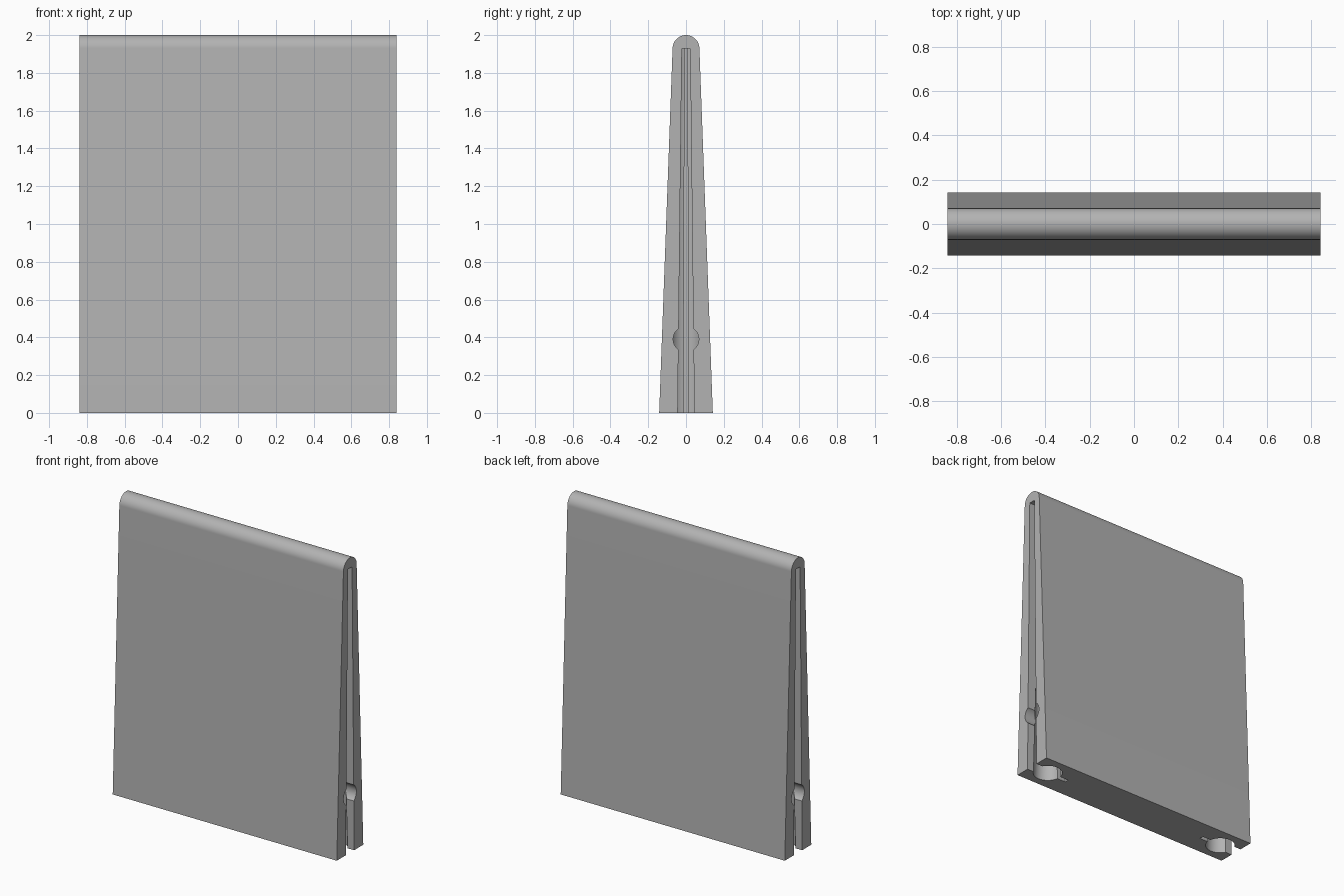
import bpy, bmesh, math

if "Cube" in bpy.data.objects:
    bpy.data.objects.remove(bpy.data.objects["Cube"])

HALF_LEN = 0.84    # half of the panel length
BASE_HALF = 0.142  # half thickness at the bottom
CAP_R = 0.071      # radius of the rounded top
CAP_Z = 2.0 - CAP_R
BORE_T = 0.13      # distance of the upright bore from the end

grey = bpy.data.materials.new("plain_grey")
grey.diffuse_color = (0.45, 0.45, 0.45, 1)
grey.use_nodes = True
grey.node_tree.nodes["Principled BSDF"].inputs["Base Color"].default_value = grey.diffuse_color


def loft(name, rings):
    """Closed solid through rings that have equal point counts."""
    bm = bmesh.new()
    loops = [[bm.verts.new(p) for p in ring] for ring in rings]
    n = len(loops[0])
    for a, b in zip(loops, loops[1:]):
        for i in range(n):
            j = (i + 1) % n
            bm.faces.new((a[i], a[j], b[j], b[i]))
    bm.faces.new(loops[0][::-1])
    bm.faces.new(loops[-1])
    bmesh.ops.recalc_face_normals(bm, faces=bm.faces)
    mesh = bpy.data.meshes.new(name)
    bm.to_mesh(mesh)
    bm.free()
    obj = bpy.data.objects.new(name, mesh)
    bpy.context.collection.objects.link(obj)
    mesh.materials.append(grey)
    return obj


def keyhole(z, side):
    """Slot, round bore and thin slit in plan, narrowing with height."""
    s = 1 - 0.5 * z / CAP_Z
    r, slot, slit = 0.092 * s, 0.044 * s, 0.014 * s
    a0 = math.pi - math.asin(slot / r)
    a1 = math.asin(slit / r)
    half = [(-0.02, slot)]
    for i in range(25):
        a = a0 + (a1 - a0) * i / 24
        half.append((BORE_T + r * math.cos(a), r * math.sin(a)))
    half.append((0.285, slit))
    pts = half + [(t, -y) for t, y in reversed(half)]
    return [(side * (HALF_LEN - t), y, z) for t, y in pts]


# Tapered panel with a rounded top
profile = [(-BASE_HALF, 0), (BASE_HALF, 0)]
for i in range(33):
    a = math.pi * i / 32
    profile.append((CAP_R * math.cos(a), CAP_Z + CAP_R * math.sin(a)))
panel = loft("tapered_panel", [[(x, y, z) for y, z in profile]
                               for x in (-HALF_LEN, HALF_LEN)])

# Keyhole channel and round side hole at each end
cutters = []
for side in (-1, 1):
    cutters.append(loft("channel_cutter", [keyhole(-0.05, side), keyhole(CAP_Z, side)]))
    circle = [(0.068 * math.cos(math.tau * i / 48), 0.39 + 0.068 * math.sin(math.tau * i / 48))
              for i in range(48)]
    cutters.append(loft("side_hole_cutter", [[(side * (HALF_LEN - t), y, z) for y, z in circle]
                                             for t in (-0.03, BORE_T)]))

bpy.context.view_layer.objects.active = panel
panel.select_set(True)
for cutter in cutters:
    mod = panel.modifiers.new("cut", 'BOOLEAN')
    mod.operation = 'DIFFERENCE'
    mod.solver = 'EXACT'
    mod.object = cutter
    bpy.ops.object.modifier_apply(modifier=mod.name)
    bpy.data.objects.remove(cutter)

bpy.ops.object.shade_smooth_by_angle(angle=math.radians(25))
